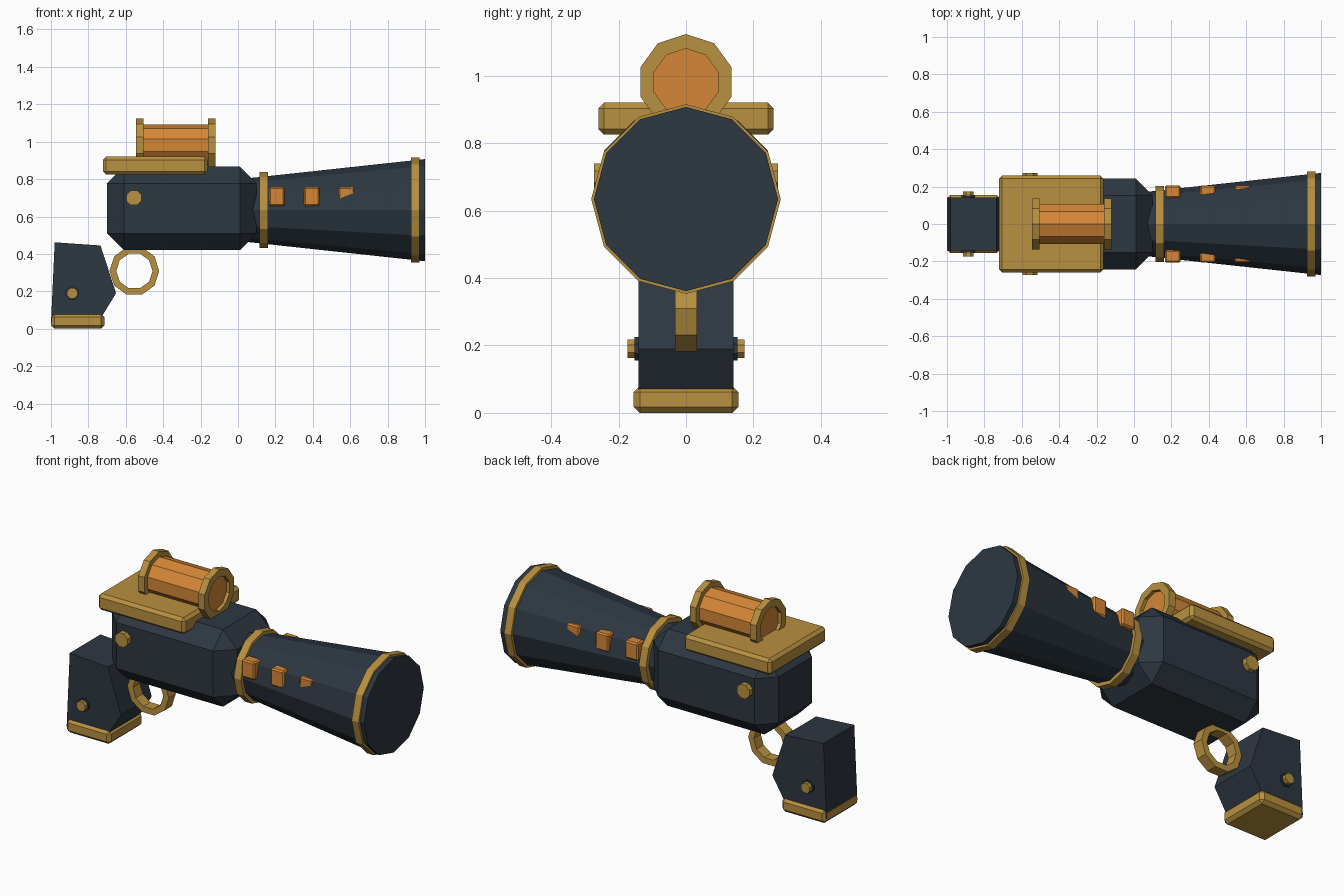
import bpy, bmesh, math
from mathutils import Vector

if "Cube" in bpy.data.objects:
    bpy.data.objects.remove(bpy.data.objects["Cube"])


def material(name, rgb):
    m = bpy.data.materials.new(name)
    m.diffuse_color = (*rgb, 1)
    m.use_nodes = True
    m.node_tree.nodes["Principled BSDF"].inputs["Base Color"].default_value = m.diffuse_color
    return m


NAVY = material("dark navy metal", (0.026, 0.038, 0.053))
GOLD = material("brass", (0.479, 0.282, 0.052))
ORANGE = material("orange glow", (0.665, 0.245, 0.038))


def finish(name, bm, mat, bevel=0):
    bmesh.ops.recalc_face_normals(bm, faces=bm.faces)
    if bevel:
        bmesh.ops.bevel(bm, geom=bm.edges[:], offset=bevel, segments=1,
                        affect='EDGES', profile=0.5, clamp_overlap=True)
    me = bpy.data.meshes.new(name)
    bm.to_mesh(me)
    bm.free()
    me.materials.append(mat)
    ob = bpy.data.objects.new(name, me)
    bpy.context.collection.objects.link(ob)
    return ob


def box(name, lo, hi, mat, bevel=0):
    bm = bmesh.new()
    bmesh.ops.create_cube(bm, size=1)
    lo, hi = Vector(lo), Vector(hi)
    for v in bm.verts:
        v.co = (lo + hi) / 2 + v.co * (hi - lo)
    return finish(name, bm, mat, bevel)


def turned(name, profile, sides, centre, mat, axis='X', hollow=False, start=0.0):
    """Sweep (position along axis, radius) points round the axis.
    start = angle of the first corner, measured from straight up."""
    bm = bmesh.new()
    rings = []
    for d, r in profile:
        ring = []
        for k in range(sides):
            a = start + 2 * math.pi * k / sides
            s, c = r * math.sin(a), r * math.cos(a)
            off = Vector((d, s, c)) if axis == 'X' else Vector((s, d, c))
            ring.append(bm.verts.new(Vector(centre) + off))
        rings.append(ring)
    pairs = list(zip(rings, rings[1:]))
    if hollow:
        pairs.append((rings[-1], rings[0]))
    else:
        bm.faces.new(rings[0])
        bm.faces.new(rings[-1])
    for a, b in pairs:
        for k in range(sides):
            j = (k + 1) % sides
            bm.faces.new((a[k], a[j], b[j], b[k]))
    return finish(name, bm, mat)


def band(x0, x1, inner, outer):
    return [(x0, inner), (x0, outer), (x1, outer), (x1, inner)]


# Receiver body and flared barrel
box("body", (-0.70, -0.243, 0.42), (0.10, 0.243, 0.867), NAVY, 0.09)
AXIS = (0, 0, 0.634)
turned("barrel", [(0.03, 0.168), (1.0, 0.273)], 12, AXIS, NAVY)
turned("rear_barrel_band", band(0.115, 0.16, 0.16, 0.203), 12, AXIS, GOLD, hollow=True)
turned("muzzle_band", band(0.925, 0.97, 0.25, 0.281), 12, AXIS, GOLD, hollow=True)

# Glowing vents on both sides of the barrel, sinking into the flare
for side in (-1, 1):
    for i, x in enumerate((0.207, 0.395, 0.58)):
        y0, y1 = sorted((side * 0.14, side * 0.207))
        box(f"vent_{i}_{'front' if side < 0 else 'back'}",
            (x - 0.042, y0, 0.655), (x + 0.042, y1, 0.757), ORANGE, 0.008)

# Top plate with the energy canister
box("top_plate", (-0.722, -0.26, 0.825), (-0.163, 0.26, 0.92), GOLD, 0.017)
CAN = (0, 0, 0.981)
turned("canister", [(-0.525, 0.112), (-0.14, 0.112)], 10, CAN, ORANGE)
turned("canister_rear_ring", band(-0.545, -0.505, 0.099, 0.142), 10, CAN, GOLD, hollow=True)
turned("canister_front_ring", band(-0.16, -0.12, 0.099, 0.142), 10, CAN, GOLD, hollow=True)

# Grip: side profile extruded across y
bm = bmesh.new()
outline = [(-0.98, 0.462), (-0.735, 0.445), (-0.652, 0.19), (-0.725, 0.07), (-0.74, 0.03), (-1.0, 0.03)]
f = bm.faces.new([bm.verts.new((x, -0.141, z)) for x, z in outline])
ext = bmesh.ops.extrude_face_region(bm, geom=[f])
bmesh.ops.translate(bm, vec=(0, 0.282, 0),
                    verts=[v for v in ext['geom'] if isinstance(v, bmesh.types.BMVert)])
finish("grip", bm, NAVY)
box("grip_base", (-1.0, -0.155, 0.0), (-0.715, 0.155, 0.08), GOLD, 0.018)

# Trigger ring
turned("trigger_ring", band(-0.032, 0.032, 0.097, 0.133), 10, (-0.554, 0, 0.309), GOLD,
       axis='Y', hollow=True, start=math.pi / 2)

# Rivets through body and grip
turned("body_rivet", [(-0.273, 0.043), (0.273, 0.043)], 8, (-0.557, 0, 0.70), GOLD,
       axis='Y', start=math.pi / 8)
turned("grip_washer", [(-0.152, 0.038), (0.152, 0.038)], 8, (-0.886, 0, 0.19), NAVY,
       axis='Y', start=math.pi / 8)
turned("grip_rivet", [(-0.174, 0.03), (0.174, 0.03)], 8, (-0.886, 0, 0.19), GOLD,
       axis='Y', start=math.pi / 8)
